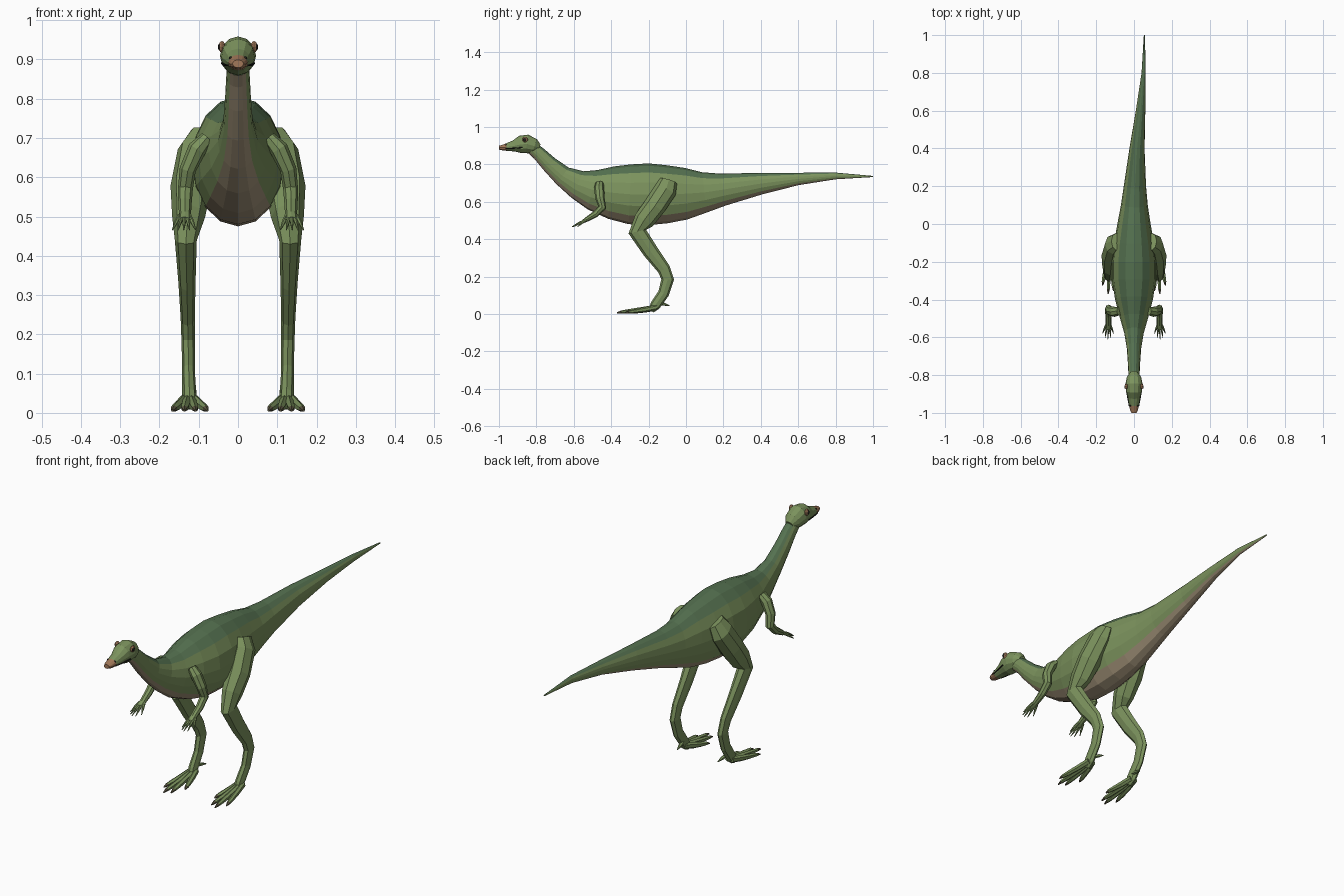
import bpy, bmesh, math
from mathutils import Vector


def material(name, rgb):
    m = bpy.data.materials.new(name)
    m.diffuse_color = (*rgb, 1)
    return m


GREEN = material("side_green", (0.20, 0.29, 0.11))
BACK = material("back_green", (0.09, 0.165, 0.08))
BELLY = material("belly_tan", (0.36, 0.29, 0.19))
BEAK = material("beak_brown", (0.36, 0.19, 0.10))
CLAW = material("claw", (0.10, 0.09, 0.05))
DARK = material("dark", (0.015, 0.015, 0.012))


def mirror(ob):
    mod = ob.modifiers.new("Mirror", 'MIRROR')
    mod.use_axis[0] = True


def loft(name, rings, sides=8, mats=(GREEN,), pick=None, both=False):
    """Skin elliptical rings (x, y, z, half width, half height) set square to their path."""
    bm = bmesh.new()
    pts = [Vector(r[:3]) for r in rings]
    loops = []
    for k, (p, r) in enumerate(zip(pts, rings)):
        t = (pts[min(k + 1, len(pts) - 1)] - pts[max(k - 1, 0)]).normalized()
        side = (Vector((1, 0, 0)) - t * t.x).normalized()
        up = t.cross(side)
        loops.append([bm.verts.new(p + side * r[3] * math.sin(a) + up * r[4] * math.cos(a))
                      for a in (2 * math.pi * i / sides for i in range(sides))])
    for k in range(len(loops) - 1):
        for i in range(sides):
            j = (i + 1) % sides
            f = bm.faces.new((loops[k][i], loops[k][j], loops[k + 1][j], loops[k + 1][i]))
            if pick:
                f.material_index = pick(k, i)
    bm.faces.new(loops[0])
    end = bm.faces.new(loops[-1])
    if pick:
        end.material_index = pick(len(loops) - 2, 0)
    bmesh.ops.recalc_face_normals(bm, faces=bm.faces)
    me = bpy.data.meshes.new(name)
    bm.to_mesh(me)
    bm.free()
    for m in mats:
        me.materials.append(m)
    ob = bpy.data.objects.new(name, me)
    bpy.context.collection.objects.link(ob)
    if both:
        mirror(ob)
    return ob


# Tail, trunk and neck in one skin: dark back, green flanks, tan belly
def body_colour(k, i):
    d = min(i, 15 - i)
    return 1 if d < 2 else 2 if d > 5 else 0


loft("body", [
    (.055, 1.0, .735, .003, .003), (.051, .8, .738, .011, .018),
    (.035, .6, .722, .025, .033), (.016, .4, .697, .040, .058),
    (.005, .2, .665, .059, .086), (.002, .1, .650, .071, .108),
    (0, 0, .643, .088, .138), (0, -.1, .640, .106, .155),
    (0, -.2, .640, .117, .165), (0, -.3, .640, .116, .160),
    (0, -.4, .649, .100, .141), (0, -.5, .664, .074, .108),
    (0, -.58, .692, .051, .078), (0, -.66, .738, .038, .055),
    (0, -.73, .800, .033, .044), (0, -.785, .856, .030, .037),
    (0, -.82, .885, .028, .034)], 16, (GREEN, BACK, BELLY), body_colour)

# Head with brown beak tip
loft("head", [
    (0, -.785, .888, .020, .020), (0, -.81, .897, .038, .040),
    (0, -.85, .909, .046, .050), (0, -.885, .906, .042, .047),
    (0, -.92, .898, .032, .030), (0, -.96, .892, .025, .020),
    (0, -.985, .889, .021, .014), (0, -1.0, .889, .014, .010)],
    12, (GREEN, BEAK), lambda k, i: int(k >= 5))

# Mouth line
loft("mouth", [(.041, -.875, .890, .003, .003), (.0335, -.92, .886, .003, .003),
               (.0255, -.965, .885, .002, .002)], 6, (DARK,), both=True)


# Eyes and nostrils
def ball(name, loc, radius, scale, mat):
    bm = bmesh.new()
    bmesh.ops.create_uvsphere(bm, u_segments=10, v_segments=6, radius=radius)
    for v in bm.verts:
        v.co = Vector(loc) + Vector(v.co[i] * scale[i] for i in range(3))
    me = bpy.data.meshes.new(name)
    bm.to_mesh(me)
    bm.free()
    me.materials.append(mat)
    ob = bpy.data.objects.new(name, me)
    bpy.context.collection.objects.link(ob)
    mirror(ob)


ball("eye", (.041, -.86, .932), .015, (.6, 1, 1), BEAK)
ball("pupil", (.0455, -.862, .932), .010, (.6, 1, 1), DARK)
ball("nostril", (.019, -.962, .904), .004, (1, 1, 1), DARK)

# Hind legs: thigh, shin and upper foot
loft("leg", [
    (.095, -.093, .712, .026, .047), (.110, -.108, .665, .044, .060),
    (.120, -.168, .575, .052, .059), (.126, -.225, .500, .042, .056),
    (.133, -.260, .440, .028, .048), (.130, -.190, .335, .022, .042),
    (.128, -.118, .240, .018, .035), (.127, -.098, .185, .017, .034),
    (.126, -.120, .110, .016, .030), (.124, -.165, .045, .018, .028),
    (.122, -.185, .018, .016, .016)], 8, both=True)

# Toes: four forward and a short spur behind
for n, (x, y) in enumerate([(.078, -.29), (.108, -.355), (.137, -.37), (.167, -.325)]):
    x0, y0 = .124 + (x - .122) * .25, -.155
    at = lambda f: (x0 + (x - x0) * f, y0 + (y - y0) * f)
    loft(f"toe_{n + 1}", [
        (*at(0), .036, .012, .014), (*at(.35), .024, .012, .014),
        (*at(.7), .015, .011, .011), (*at(.88), .011, .009, .008),
        (*at(1), .006, .003, .003)],
        6, (GREEN, CLAW), lambda k, i: int(k == 3), True)
loft("rear_toe", [(.118, -.15, .060, .010, .010), (.112, -.115, .052, .008, .008),
                  (.108, -.088, .044, .002, .002)], 6, both=True)

# Arms
loft("arm", [
    (.078, -.462, .700, .018, .022), (.104, -.465, .672, .024, .027),
    (.128, -.460, .620, .021, .025), (.134, -.448, .570, .019, .022),
    (.135, -.485, .533, .017, .018), (.135, -.535, .503, .015, .012),
    (.136, -.555, .492, .015, .008)], 8, both=True)

# Fingers
for n, (x, y) in enumerate([(.108, -.580), (.123, -.603), (.138, -.610),
                            (.153, -.602), (.167, -.580)]):
    x0 = .136 + (x - .137) * .4
    loft(f"finger_{n + 1}", [
        (x0, -.535, .502, .006, .007),
        ((x0 + x) / 2, (y - .535) / 2, .486, .005, .006),
        (x, y, .466, .0015, .0015)], 6, both=True)
